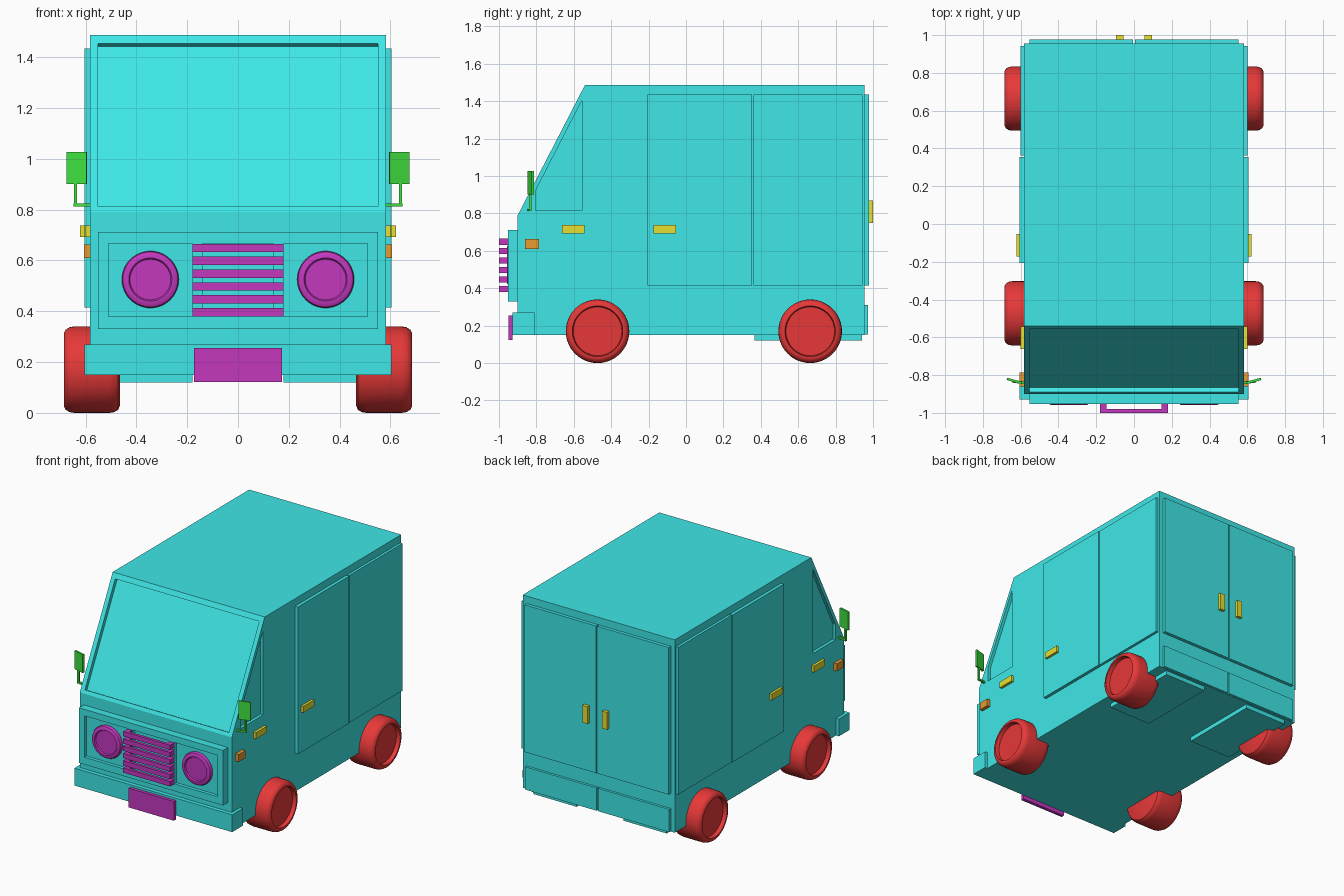
import bpy, bmesh
from math import radians
from mathutils import Matrix, Vector

if "Cube" in bpy.data.objects:
    bpy.data.objects.remove(bpy.data.objects["Cube"])


def material(name, rgb):
    m = bpy.data.materials.new(name)
    m.diffuse_color = (*rgb, 1)
    m.use_nodes = True
    m.node_tree.nodes["Principled BSDF"].inputs["Base Color"].default_value = m.diffuse_color
    return m


CYAN = material("body_paint", (0.05, 0.80, 0.80))
RED = material("wheel_red", (0.80, 0.04, 0.04))
PURPLE = material("trim_purple", (0.55, 0.04, 0.52))
YELLOW = material("handle_yellow", (0.80, 0.75, 0.03))
GREEN = material("mirror_green", (0.05, 0.75, 0.05))
ORANGE = material("marker_orange", (0.80, 0.33, 0.03))


def finish(name, bm, mat):
    bmesh.ops.recalc_face_normals(bm, faces=bm.faces)
    me = bpy.data.meshes.new(name)
    bm.to_mesh(me)
    bm.free()
    me.materials.append(mat)
    ob = bpy.data.objects.new(name, me)
    bpy.context.collection.objects.link(ob)
    return ob


def prism(name, pts, lo, hi, mat, plane="yz"):
    """Extrude a 2D outline along the axis that is not in its plane."""
    def place(p, d):
        return (d, p[0], p[1]) if plane == "yz" else (p[0], p[1], d)
    bm = bmesh.new()
    face = bm.faces.new([bm.verts.new(place(p, lo)) for p in pts])
    ext = bmesh.ops.extrude_face_region(bm, geom=[face])
    verts = [v for v in ext["geom"] if isinstance(v, bmesh.types.BMVert)]
    move = Vector(place((0, 0), hi - lo))
    bmesh.ops.translate(bm, verts=verts, vec=move)
    return finish(name, bm, mat)


def box(name, x, y, z, mat):
    pts = [(y[0], z[0]), (y[1], z[0]), (y[1], z[1]), (y[0], z[1])]
    return prism(name, pts, x[0], x[1], mat)


def lathe(name, profile, matrix, mat, steps=48):
    """Spin (radius, height) points around z, then place the result."""
    bm = bmesh.new()
    vs = [bm.verts.new((r, 0, h)) for r, h in profile]
    es = [bm.edges.new(e) for e in zip(vs, vs[1:])]
    bmesh.ops.spin(bm, geom=vs + es, axis=(0, 0, 1), cent=(0, 0, 0),
                   angle=radians(360), steps=steps)
    bmesh.ops.remove_doubles(bm, verts=bm.verts, dist=1e-4)
    bmesh.ops.transform(bm, matrix=matrix, verts=bm.verts)
    ob = finish(name, bm, mat)
    bpy.context.view_layer.objects.active = ob
    ob.select_set(True)
    bpy.ops.object.shade_smooth_by_angle(angle=radians(35))
    ob.select_set(False)
    return ob


def cut(ob, cutters):
    """Subtract the cutters, bake the result and remove the cutters."""
    for c in cutters:
        c.hide_render = True
        mod = ob.modifiers.new("cut", "BOOLEAN")
        mod.operation, mod.solver, mod.object = "DIFFERENCE", "EXACT", c
    dg = bpy.context.evaluated_depsgraph_get()
    me = bpy.data.meshes.new_from_object(ob.evaluated_get(dg))
    ob.modifiers.clear()
    ob.data = me
    for c in cutters:
        bpy.data.objects.remove(c)


def span(s, a, b):
    return tuple(sorted((s * a, s * b)))


# Van body with recessed windscreen and side windows
W = 0.583
low, high = Vector((-0.90, 0.79)), Vector((-0.54, 1.487))
body = prism("body", [(-0.90, 0.15), low, high, (0.955, 1.487), (0.955, 0.15)], -W, W, CYAN)
slope = (high - low).normalized()
out = Vector((-slope.y, slope.x))
a, b = low + slope * 0.025, high - slope * 0.037
screen = [a + out * 0.05, b + out * 0.05, b - out * 0.025, a - out * 0.025]
cutters = [prism("screen_cutter", screen, -0.552, 0.552, CYAN)]
window = [(-0.805, 0.815), (-0.557, 0.815), (-0.557, 1.403), (-0.805, 0.92)]
for s in (1, -1):
    cutters.append(prism("window_cutter", window, *span(s, 0.562, 0.7), CYAN))
cut(body, cutters)

# Front panel with headlight and grille recesses
panel = box("front_panel", (-0.552, 0.552), (-0.953, -0.89), (0.33, 0.712), CYAN)
cut(panel, [box("recess_cutter", x, (-1.05, -0.93), (0.38, 0.667), CYAN)
            for x in ((-0.51, -0.18), (-0.14, 0.14), (0.18, 0.51))])

# Grille: six U-shaped slats
U = [(-0.18, -0.95), (-0.18, -1.0), (0.18, -1.0), (0.18, -0.95),
     (0.145, -0.95), (0.145, -0.98), (-0.145, -0.98), (-0.145, -0.95)]
for i in range(6):
    z = 0.38 + i * 0.0505
    prism(f"grille_slat_{i + 1}", U, z, z + 0.033, PURPLE, "xy")

# Bumper and plate
box("front_bumper", (-0.605, 0.605), (-0.928, -0.81), (0.15, 0.27), CYAN)
box("front_plate", (-0.173, 0.173), (-0.95, -0.927), (0.122, 0.255), PURPLE)

tyre = [(0, 0.465), (0.142, 0.465), (0.158, 0.472), (0.167, 0.487), (0.17, 0.505),
        (0.17, 0.645), (0.167, 0.663), (0.158, 0.678), (0.145, 0.685),
        (0.135, 0.685), (0.130, 0.658), (0, 0.658)]
lamp = [(0, -0.005), (0.112, -0.005), (0.112, 0.012), (0.108, 0.021), (0.098, 0.027),
        (0.085, 0.027), (0.080, 0.018), (0, 0.018)]

for s, side in ((1, "right"), (-1, "left")):
    # Wheels
    for y, end in ((-0.473, "front"), (0.664, "rear")):
        lathe(f"{end}_wheel_{side}", tyre,
              Matrix.Translation((0, y, 0.17)) @ Matrix.Rotation(s * radians(90), 4, "Y"), RED)

    # Headlights
    lathe(f"headlight_{side}", lamp,
          Matrix.Translation((s * 0.345, -0.93, 0.525)) @ Matrix.Rotation(radians(90), 4, "X"), PURPLE)

    # Side door panels
    box(f"sliding_door_{side}", span(s, 0.57, 0.605), (-0.207, 0.354), (0.415, 1.435), CYAN)
    box(f"rear_side_panel_{side}", span(s, 0.57, 0.601), (0.362, 0.943), (0.415, 1.435), CYAN)

    # Rear doors, lower rear panels and the boxes under the floor
    box(f"rear_door_{side}", span(s, 0.004, 0.552), (0.945, 0.978), (0.415, 1.435), CYAN)
    box(f"rear_lower_panel_{side}", span(s, 0.004, 0.552), (0.945, 0.972), (0.152, 0.31), CYAN)
    box(f"underfloor_box_{side}", span(s, 0.18, 0.51), (0.367, 0.94), (0.12, 0.16), CYAN)

    # Handles and side markers
    box(f"front_door_handle_{side}", span(s, 0.57, 0.602), (-0.663, -0.543), (0.693, 0.737), YELLOW)
    box(f"sliding_door_handle_{side}", span(s, 0.59, 0.622), (-0.173, -0.053), (0.693, 0.737), YELLOW)
    box(f"rear_door_handle_{side}", span(s, 0.055, 0.094), (0.97, 1.0), (0.75, 0.87), YELLOW)
    box(f"side_marker_{side}", span(s, 0.57, 0.607), (-0.86, -0.785), (0.61, 0.662), ORANGE)

    # Wing mirrors, angled slightly back, on bent arms
    plate = [(s * 0.597, -0.848), (s * 0.675, -0.826), (s * 0.671, -0.814), (s * 0.594, -0.835)]
    prism(f"mirror_{side}", plate, 0.90, 1.027, GREEN, "xy")
    arm = [(s * 0.57, -0.85), (s * 0.647, -0.839), (s * 0.645, -0.825), (s * 0.57, -0.836)]
    prism(f"mirror_arm_{side}", arm, 0.813, 0.825, GREEN, "xy")
    box(f"mirror_post_{side}", span(s, 0.633, 0.646), (-0.839, -0.826), (0.815, 0.905), GREEN)
